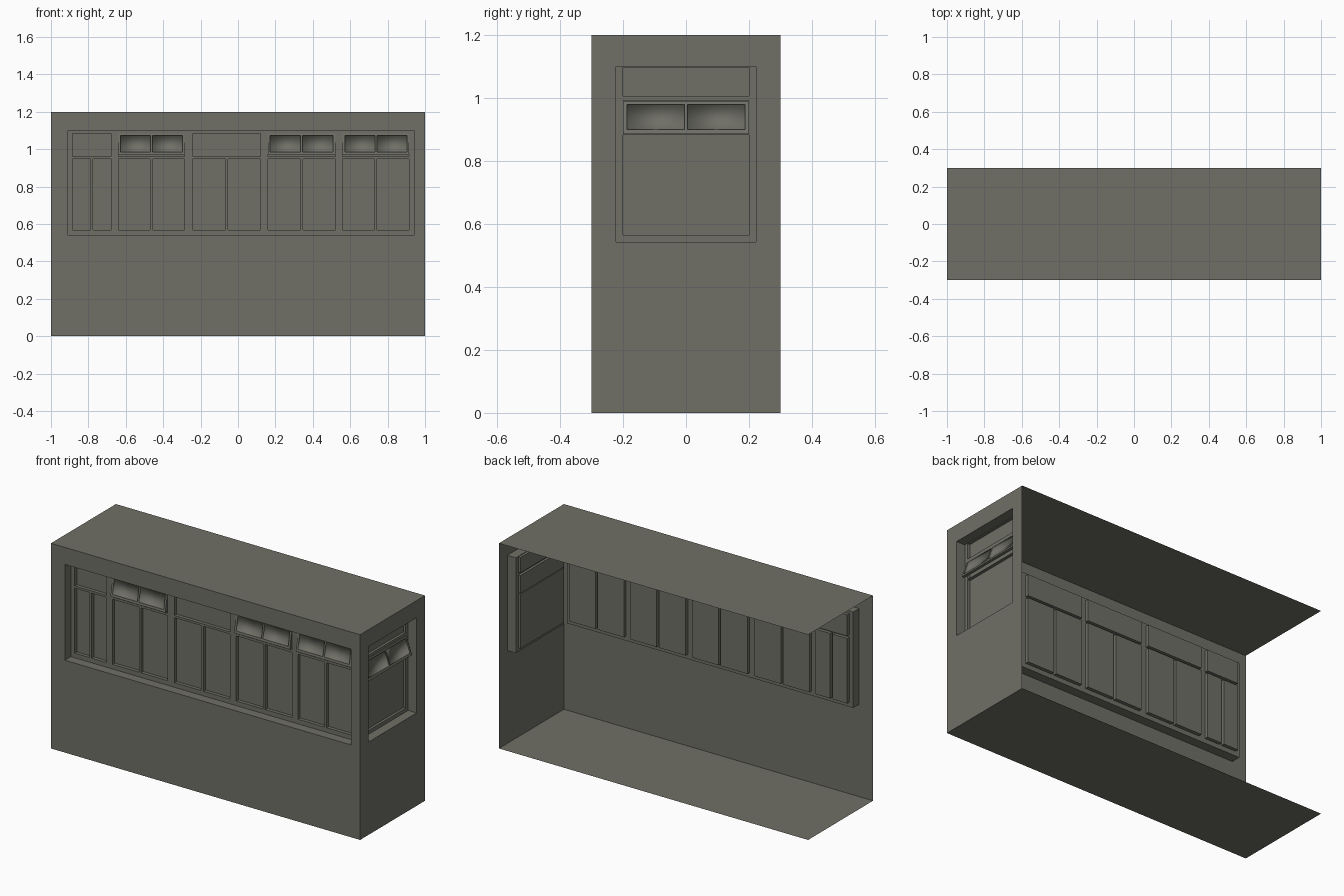
import bpy, bmesh

if "Cube" in bpy.data.objects:
    bpy.data.objects.remove(bpy.data.objects["Cube"])

# One flat colour for the whole building
stone = bpy.data.materials.new("warm_dark_grey")
stone.diffuse_color = (0.16, 0.16, 0.135, 1)
stone.use_nodes = True
stone.node_tree.nodes["Principled BSDF"].inputs["Base Color"].default_value = stone.diffuse_color


# Wall coordinates: u along the wall, z up, d inward from the outer face
def front(u, z, d):
    return (u, -0.3 + d, z)


def right(u, z, d):
    return (1 - d, u, z)


def finish(name, bm):
    bmesh.ops.remove_doubles(bm, verts=bm.verts, dist=0.0001)
    mesh = bpy.data.meshes.new(name)
    bm.to_mesh(mesh)
    bm.free()
    mesh.materials.append(stone)
    ob = bpy.data.objects.new(name, mesh)
    bpy.context.collection.objects.link(ob)


def quad(bm, pts, smooth=False, flip=False):
    if flip:
        pts = pts[::-1]
    face = bm.faces.new([bm.verts.new(p) for p in pts])
    face.smooth = smooth


def corners(rect):
    u0, u1, z0, z1 = rect
    return [(u0, z0), (u1, z0), (u1, z1), (u0, z1)]


def plate(bm, at, rect, d, smooth=False, flip=False):
    quad(bm, [at(u, z, d) for u, z in corners(rect)], smooth, flip)


def sides(bm, at, rect, d0, d1, smooth=False, flip=False):
    ring = corners(rect)
    for a, b in zip(ring, ring[1:] + ring[:1]):
        quad(bm, [at(*a, d0), at(*b, d0), at(*b, d1), at(*a, d1)], smooth, flip)


def holed_sheet(bm, at, rect, holes, d):
    # Flat sheet cut into cells, leaving out the cells inside holes
    us = sorted({v for r in [rect] + holes for v in r[:2]})
    zs = sorted({v for r in [rect] + holes for v in r[2:]})
    for u0, u1 in zip(us, us[1:]):
        for z0, z1 in zip(zs, zs[1:]):
            u, z = (u0 + u1) / 2, (z0 + z1) / 2
            if not any(h[0] < u < h[1] and h[2] < z < h[3] for h in holes):
                plate(bm, at, (u0, u1, z0, z1), d)


def wall(name, at, rect, opening):
    bm = bmesh.new()
    holed_sheet(bm, at, rect, [opening], 0)
    finish(name, bm)


def window_frame(name, at, opening, panes, depth, pane_depth):
    # Deep reveal, flat frame sheet, and panes set further in
    bm = bmesh.new()
    sides(bm, at, opening, 0, depth)
    holed_sheet(bm, at, opening, panes, depth)
    for p in panes:
        sides(bm, at, p, depth, pane_depth)
        plate(bm, at, p, pane_depth)
    finish(name, bm)


def awning(name, at, rect, d_top, d_bottom):
    # Tilted sash with two softly shaded panes
    u0, u1, z0, z1 = rect

    def tilt(u, z, d):
        return at(u, z, d + d_bottom + (d_top - d_bottom) * (z - z0) / (z1 - z0))

    mid = (u0 + u1) / 2
    glass = [(u0 + .012, mid - .005, z0 + .014, z1 - .01),
             (mid + .005, u1 - .012, z0 + .014, z1 - .01)]
    bm = bmesh.new()
    holed_sheet(bm, tilt, rect, glass, 0)
    sides(bm, tilt, rect, 0, .018, flip=True)
    plate(bm, tilt, rect, .018, flip=True)
    for g in glass:
        sides(bm, tilt, g, 0, .012, smooth=True)
        plate(bm, tilt, g, .012, smooth=True)
    finish(name, bm)


# Walls: only front and right exist, back and left are open
front_opening = (-.91, .94, .54, 1.10)
right_opening = (-.223, .223, .543, 1.10)
wall("front_wall", front, (-1, 1, 0, 1.2), front_opening)
wall("right_wall", right, (-.3, .3, 0, 1.2), right_opening)

# Roof and floor sheets
for name, z, flip in (("roof", 1.2, False), ("floor", 0, True)):
    bm = bmesh.new()
    quad(bm, [(-1, -.3, z), (1, -.3, z), (1, .3, z), (-1, .3, z)], flip=flip)
    finish(name, bm)

# Front window band: each bay has one upper pane and two lower panes
bays = [(-.885, -.68), (-.64, -.285), (-.24, .12), (.16, .52), (.56, .915)]
panes = []
for u0, u1 in bays:
    mid = (u0 + u1) / 2
    panes += [(u0, u1, .96, 1.085),
              (u0, mid - .007, .567, .947),
              (mid + .007, u1, .567, .947)]
window_frame("front_window_frame", front, front_opening, panes, .055, .075)

# Open awning sashes on three front bays
for i in (1, 3, 4):
    u0, u1 = bays[i]
    awning("front_awning_%d" % i, front, (u0, u1, .972, 1.083), .056, .035)

# Side window with a transom, an awning and a large lower pane
side_panes = [(-.2, .2, 1.007, 1.097), (-.2, .2, .888, .992), (-.2, .2, .565, .883)]
window_frame("side_window_frame", right, right_opening, side_panes, .055, .07)
awning("side_awning", right, (-.2, .2, .886, .99), .051, .015)
